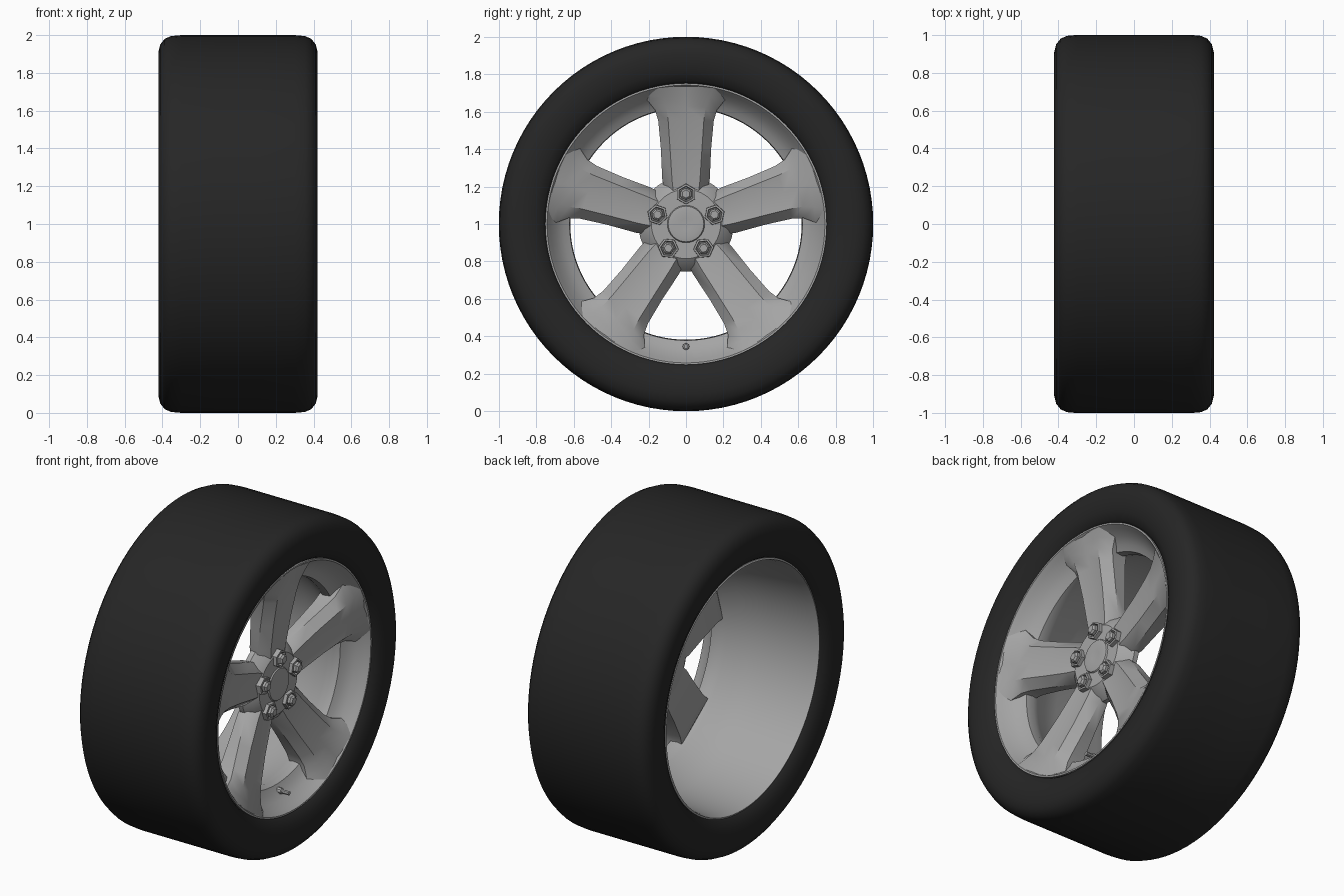
import bpy, bmesh, math
from mathutils import Vector

if "Cube" in bpy.data.objects:
    bpy.data.objects.remove(bpy.data.objects["Cube"])

CENTRE_Z = 1.0
SPOKE_ANGLES = [math.radians(90 + 72 * i) for i in range(5)]


def material(name, rgb):
    m = bpy.data.materials.new(name)
    m.diffuse_color = (*rgb, 1)
    m.use_nodes = True
    m.node_tree.nodes["Principled BSDF"].inputs["Base Color"].default_value = m.diffuse_color
    return m


rubber = material("black rubber", (0.019, 0.019, 0.019))
silver = material("silver metal", (0.375, 0.375, 0.375))


def finish(bm, name, mat, angle=35):
    bmesh.ops.recalc_face_normals(bm, faces=bm.faces)
    me = bpy.data.meshes.new(name)
    bm.to_mesh(me)
    bm.free()
    ob = bpy.data.objects.new(name, me)
    bpy.context.collection.objects.link(ob)
    me.materials.append(mat)
    bpy.ops.object.select_all(action='DESELECT')
    ob.select_set(True)
    bpy.context.view_layer.objects.active = ob
    bpy.ops.object.shade_smooth_by_angle(angle=math.radians(angle))
    return ob


def place(r, side, x, a):
    """Point at radius r along angle a, offset sideways, at depth x."""
    return Vector((x, r * math.cos(a) - side * math.sin(a),
                   CENTRE_Z + r * math.sin(a) + side * math.cos(a)))


def loft(bm, rings, closed=False, caps=True):
    rows = [[bm.verts.new(p) for p in ring] for ring in rings]
    pairs = list(zip(rows, rows[1:]))
    if closed:
        pairs.append((rows[-1], rows[0]))
    for r0, r1 in pairs:
        n = len(r0)
        for i in range(n):
            j = (i + 1) % n
            bm.faces.new((r0[i], r0[j], r1[j], r1[i]))
    if caps and not closed:
        bm.faces.new(rows[0])
        bm.faces.new(rows[-1])


def lathe(name, profile, mat, segs=72, closed=True, angle=35):
    """Spin a (radius, x) profile round the axle."""
    bm = bmesh.new()
    rings = [[place(r, 0, x, 2 * math.pi * i / segs) for i in range(segs)]
             for r, x in profile]
    loft(bm, rings, closed)
    return finish(bm, name, mat, angle)


# Tyre: mirrored half profile
half = [(0.745, 0.365), (0.765, 0.392), (0.81, 0.413), (0.86, 0.422), (0.91, 0.422),
        (0.95, 0.412), (0.98, 0.388), (0.995, 0.355), (1.0, 0.30), (1.0, 0.12)]
lathe("tyre", half + [(r, -x) for r, x in reversed(half)], rubber, 96, angle=50)

# Rim: front lip, sloped dish and open barrel
lathe("rim", [(0.752, 0.36), (0.752, 0.386), (0.742, 0.386), (0.725, 0.36),
              (0.695, 0.315), (0.655, 0.28), (0.622, 0.262), (0.618, 0.215),
              (0.635, 0.17), (0.67, 0.09), (0.705, -0.02), (0.735, -0.34),
              (0.745, -0.388), (0.755, -0.383), (0.755, -0.36)], silver, 96, angle=45)

# Spokes: chamfered sections (radius, flat half width, half width, front x, back x)
sections = [(0.10, 0.06, 0.10, 0.262, 0.17), (0.24, 0.075, 0.127, 0.278, 0.165),
            (0.40, 0.085, 0.134, 0.302, 0.175), (0.55, 0.095, 0.148, 0.332, 0.185),
            (0.63, 0.105, 0.165, 0.350, 0.19), (0.69, 0.125, 0.205, 0.368, 0.22),
            (0.74, 0.15, 0.25, 0.385, 0.28)]
bm = bmesh.new()
for a in SPOKE_ANGLES:
    rings = []
    for r, flat, wide, front, back in sections:
        shoulder = front - 0.055
        outline = [(-wide * 0.96, back), (-wide, shoulder), (-flat, front),
                   (0, front - 0.01), (flat, front), (wide, shoulder), (wide * 0.96, back)]
        # keep the outer end inside the round rim
        rings.append([place(math.sqrt(r * r - s * s) if r > 0.6 else r, s, x, a)
                      for s, x in outline])
    loft(bm, rings)
finish(bm, "spokes", silver, 45)

# Hub and its low centre cap
lathe("hub", [(0.235, 0.165), (0.255, 0.175), (0.255, 0.205), (0.22, 0.25), (0.185, 0.275)],
      silver, 40, closed=False)
lathe("centre_cap", [(0.105, 0.268), (0.095, 0.282), (0.07, 0.286), (0.03, 0.282)],
      silver, 32, closed=False)

# Wheel nuts: hexagonal collar with a recess and a smaller domed head
bm = bmesh.new()
for a in SPOKE_ANGLES:
    hub_point = place(0.16, 0, 0, a)

    def hexagon(r, x, n=6):
        return [hub_point + Vector((x, r * math.cos(a + k * 2 * math.pi / n),
                                    r * math.sin(a + k * 2 * math.pi / n))) for k in range(n)]
    loft(bm, [hexagon(0.056, 0.262), hexagon(0.054, 0.296),
              hexagon(0.043, 0.298), hexagon(0.039, 0.280)])
    loft(bm, [hexagon(0.033, 0.270), hexagon(0.033, 0.308), hexagon(0.022, 0.318)])
finish(bm, "wheel_nuts", silver)

# Valve stem at the bottom of the rim
bm = bmesh.new()
base = place(0.655, 0, 0, -math.pi / 2)


def stem_ring(r, x):
    return [base + Vector((x, r * math.cos(k * math.pi / 4), r * math.sin(k * math.pi / 4)))
            for k in range(8)]


def stem_part(*rings):
    loft(bm, [[Vector((x, p.y, p.z)) for p in stem_ring(r, x)] for r, x in rings])


stem_part((0.02, 0.25), (0.018, 0.30), (0.012, 0.305), (0.012, 0.35))
finish(bm, "valve_stem", silver)
